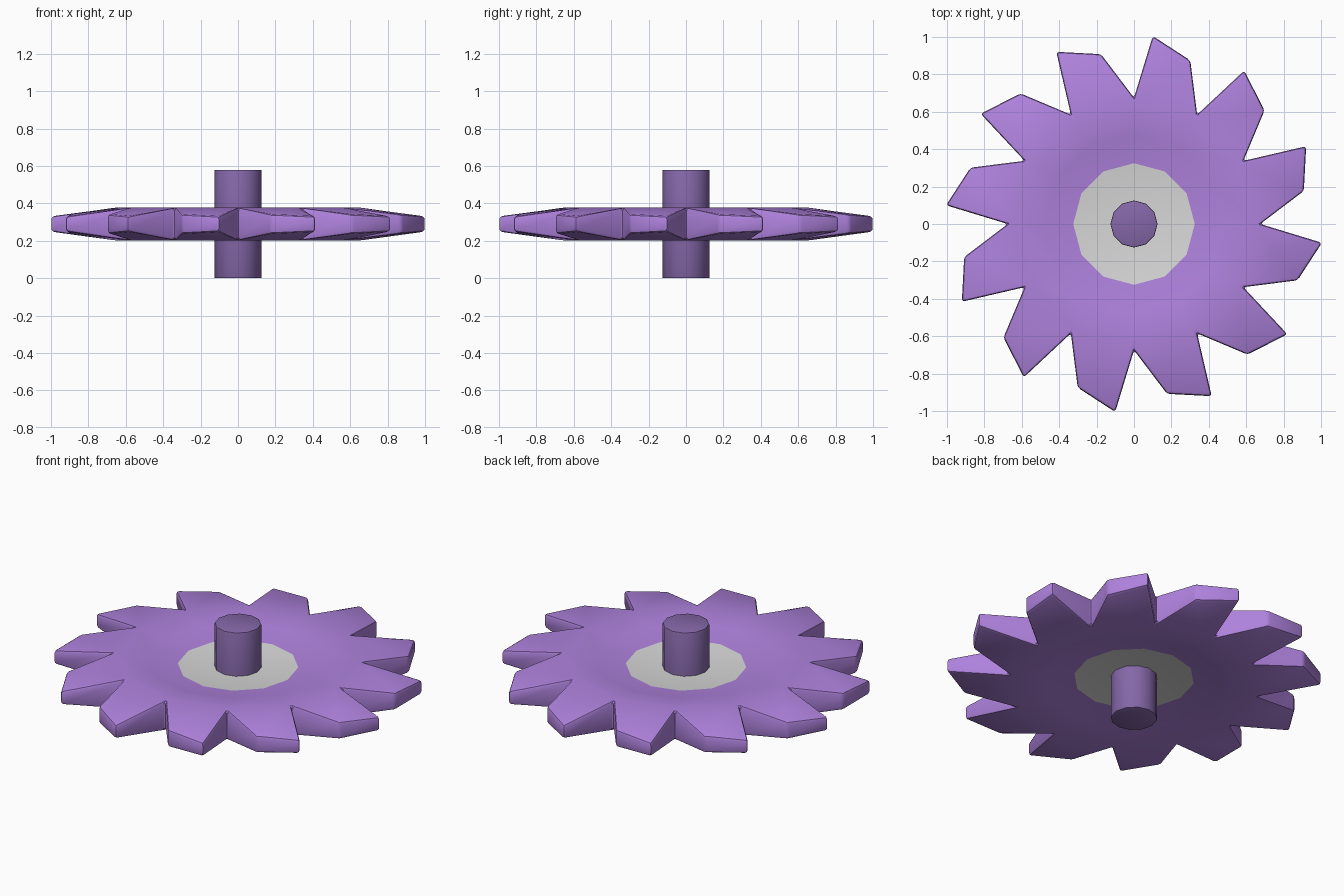
import bpy, bmesh, math
from mathutils import Vector

if "Cube" in bpy.data.objects:
    bpy.data.objects.remove(bpy.data.objects["Cube"])

N = 12            # teeth and sides
ZC = 0.29         # mid height of the wheel


def material(name, rgb):
    m = bpy.data.materials.new(name)
    m.diffuse_color = (*rgb, 1)
    m.use_nodes = True
    m.node_tree.nodes["Principled BSDF"].inputs["Base Color"].default_value = m.diffuse_color
    return m


purple = material("light purple", (0.43, 0.225, 0.73))
dark = material("dark purple", (0.235, 0.137, 0.395))
white = material("pale grey", (0.69, 0.69, 0.69))


def finish(name, bm, mats, bevel, angle):
    """Bevel the sharp edges, smooth by angle and make the object."""
    bmesh.ops.recalc_face_normals(bm, faces=bm.faces)
    sharp = [e for e in bm.edges if e.calc_face_angle(0) > math.radians(40)]
    bmesh.ops.bevel(bm, geom=sharp, offset=bevel, segments=2, profile=0.5,
                    affect='EDGES', clamp_overlap=True, material=-1)
    me = bpy.data.meshes.new(name)
    bm.to_mesh(me)
    bm.free()
    for m in mats:
        me.materials.append(m)
    for p in me.polygons:
        p.use_smooth = True
    me.set_sharp_from_angle(angle=math.radians(angle))
    ob = bpy.data.objects.new(name, me)
    bpy.context.collection.objects.link(ob)
    return ob


def polar(r, deg, z):
    a = math.radians(90 - deg)       # clockwise from +y
    return Vector((r * math.cos(a), r * math.sin(a), z))


# Toothed wheel: dished disc with slanted, tapering teeth
bm = bmesh.new()
step = 360 / N
TIP, SHOULDER = (1.01, 5.7, 0.040), (0.925, 19.0, 0.051)   # radius, angle, half thickness
outlines = []
for s in (1, -1):
    def ring(r, h, off=0.0):
        return [bm.verts.new(polar(r, i * step + off, ZC + s * h)) for i in range(N)]
    centre = bm.verts.new((0, 0, ZC + s * 0.028))
    hub = ring(0.325, 0.040)
    mid = ring(0.48, 0.066)
    valley = ring(0.675, 0.0925)
    tip = ring(TIP[0], TIP[2], TIP[1])
    shoulder = ring(SHOULDER[0], SHOULDER[2], SHOULDER[1])
    outline = []
    for i in range(N):
        j = (i + 1) % N
        bm.faces.new((centre, hub[i], hub[j])).material_index = 1   # pale hub
        bm.faces.new((hub[i], mid[i], mid[j], hub[j]))
        bm.faces.new((mid[i], valley[i], valley[j], mid[j]))
        bm.faces.new((valley[i], tip[i], shoulder[i], valley[j]))
        outline += [valley[i], tip[i], shoulder[i]]
    outlines.append(outline)
top, bot = outlines
for i in range(len(top)):
    j = (i + 1) % len(top)
    bm.faces.new((top[i], top[j], bot[j], bot[i]))
finish("toothed_wheel", bm, [purple, white], 0.016, 35)

# Axle: twelve sided shaft through the hub
bm = bmesh.new()
rings = [[bm.verts.new(polar(0.126, i * step, z)) for i in range(N)] for z in (0, 0.58)]
for r in rings:
    bm.faces.new(r)
for i in range(N):
    j = (i + 1) % N
    bm.faces.new((rings[0][i], rings[0][j], rings[1][j], rings[1][i]))
finish("axle", bm, [dark], 0.006, 28)
